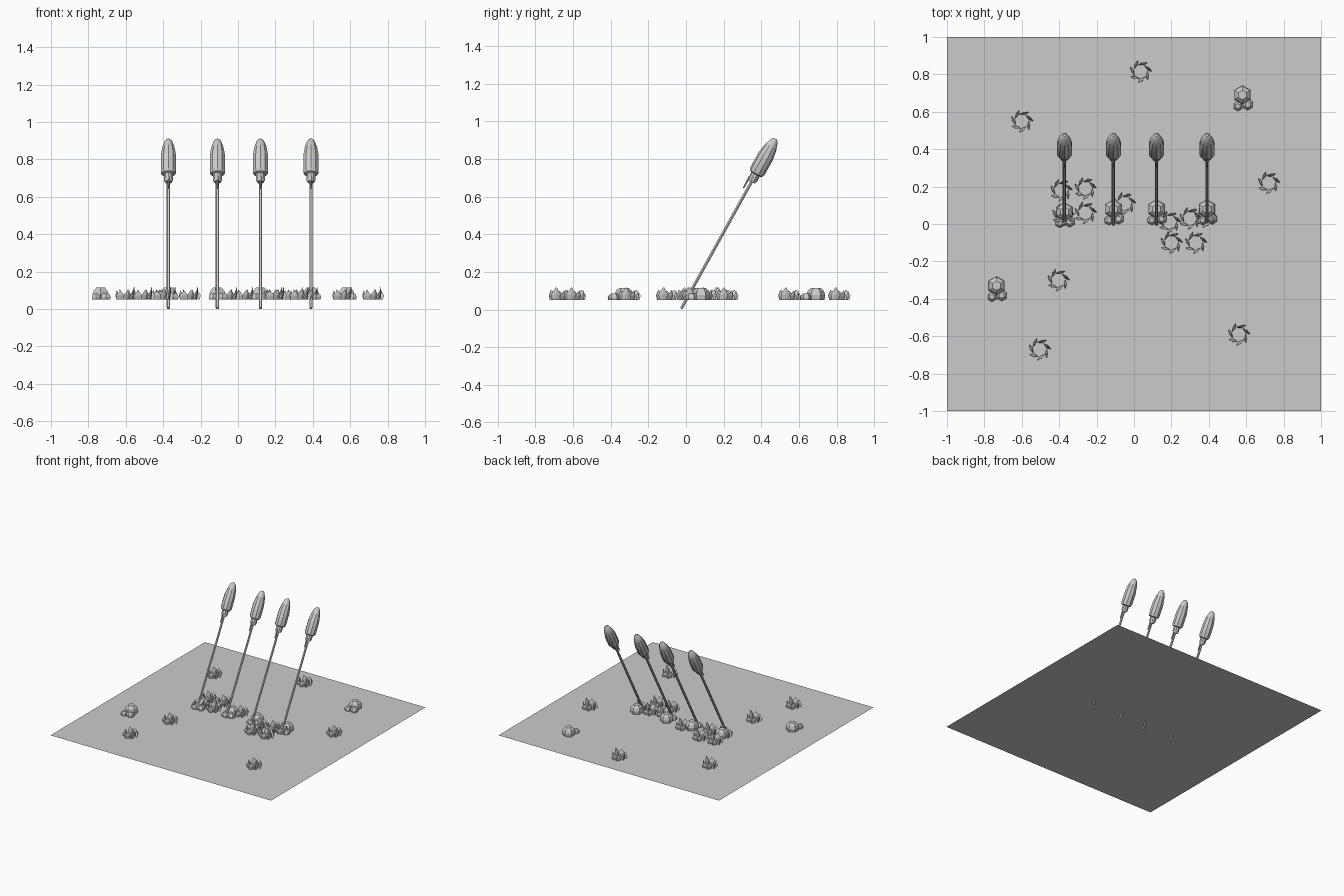
import bpy, bmesh, math, random
from mathutils import Matrix, Vector

random.seed(4)
cube = bpy.data.objects.get("Cube")
if cube:
    bpy.data.objects.remove(cube, do_unlink=True)

GROUND_Z = 0.05
TILT = math.radians(-29)

grey = bpy.data.materials.new("plain grey")
grey.use_nodes = True
grey.diffuse_color = (0.6, 0.6, 0.6, 1)
grey.node_tree.nodes["Principled BSDF"].inputs["Base Color"].default_value = (0.6, 0.6, 0.6, 1)


def finish(bm, name):
    bmesh.ops.recalc_face_normals(bm, faces=bm.faces)
    mesh = bpy.data.meshes.new(name)
    bm.to_mesh(mesh)
    bm.free()
    mesh.materials.append(grey)
    return mesh


def place(mesh, name, location, tilt=0.0, turn=0.0):
    ob = bpy.data.objects.new(name, mesh)
    ob.location = location
    ob.rotation_euler = (tilt, 0, turn)
    bpy.context.collection.objects.link(ob)
    return ob


def loft(bm, rings):
    """Join rings of points with faces and cap both ends."""
    loops = [[bm.verts.new(p) for p in ring] for ring in rings]
    n = len(loops[0])
    for a, b in zip(loops, loops[1:]):
        for i in range(n):
            j = (i + 1) % n
            bm.faces.new((a[i], a[j], b[j], b[i]))
    bm.faces.new(loops[0][::-1])
    bm.faces.new(loops[-1])


def lathe(bm, profile, sides, centre=(0, 0), phase=0.0):
    """Turn a profile of (radius, height) pairs around z."""
    rings = []
    for r, z in profile:
        angles = [phase + math.tau * i / sides for i in range(sides)]
        rings.append([(centre[0] + r * math.cos(a), centre[1] + r * math.sin(a), z) for a in angles])
    loft(bm, rings)


# Ground sheet
bm = bmesh.new()
bmesh.ops.create_grid(bm, x_segments=1, y_segments=1, size=1)
place(finish(bm, "ground"), "ground", (0, 0, GROUND_Z))

# Rocket parts, all upright before the tilt
bm = bmesh.new()
lathe(bm, [(0.009, 0), (0.009, 0.8)], 6)
stick = finish(bm, "stick")

bm = bmesh.new()
lathe(bm, [(0.018, 0.77), (0.025, 0.785), (0.025, 0.815), (0.037, 0.82),
           (0.043, 0.835), (0.043, 0.925), (0.034, 0.98), (0.02, 1.02),
           (0.008, 1.032)], 10, phase=math.pi / 10)
body = finish(bm, "rocket_body")

bm = bmesh.new()
lathe(bm, [(0.004, 0.72), (0.006, 0.79)], 5, centre=(0, -0.022))
fuse = finish(bm, "fuse")

ROCKET_X = (-0.372, -0.11, 0.12, 0.39)
for i, x in enumerate(ROCKET_X):
    for mesh, name in ((stick, "stick"), (body, "rocket_body"), (fuse, "fuse")):
        ob = place(mesh, f"{name}_{i + 1}", (x, -0.025, 0.005), TILT)
        if i == 0 and mesh == body:
            bpy.ops.object.select_all(action="DESELECT")
            ob.select_set(True)
            bpy.context.view_layer.objects.active = ob
            bpy.ops.object.shade_smooth_by_angle(angle=math.radians(30))

# Stone group: one large faceted stone and two small ones in front
bm = bmesh.new()
for (cx, cy), r, h in (((0, 0), 0.05, 0.065), ((-0.024, -0.06), 0.026, 0.032),
                       ((0.028, -0.052), 0.03, 0.036)):
    lathe(bm, [(r * 0.9, 0), (r, h * 0.4), (r * 0.85, h * 0.75), (r * 0.5, h)],
          6, centre=(cx, cy), phase=math.pi / 6)
stones = finish(bm, "stones")

STONE_SPOTS = [(0.58, 0.69), (-0.735, -0.33), (-0.372, 0.065)]
STONE_SPOTS += [(x, 0.08) for x in ROCKET_X[1:]]
for i, (x, y) in enumerate(STONE_SPOTS):
    place(stones, f"stones_{i + 1}", (x, y, GROUND_Z))

# Grass tuft: a pinwheel ring of thin pointed blades
bm = bmesh.new()
BLADES = 7
for k in range(BLADES):
    a = math.tau * k / BLADES + 0.3
    height = random.uniform(0.045, 0.07)
    out = Vector((math.cos(a), math.sin(a), 0))
    along = Matrix.Rotation(math.radians(125), 3, "Z") @ out
    across = Vector((-along.y, along.x, 0))
    rings = []
    for part, w, t in ((0, 0.018, 0.005), (0.45, 0.025, 0.007), (1, 0.002, 0.001)):
        c = out * (0.042 + 0.012 * part) + along * 0.012 * part + Vector((0, 0, height * part))
        rings.append([c + along * w, c + across * t, c - along * w, c - across * t])
    loft(bm, rings)
tuft = finish(bm, "grass_tuft")

TUFT_SPOTS = [(0.035, 0.815), (-0.60, 0.55), (0.72, 0.22), (0.56, -0.59), (-0.505, -0.67),
              (-0.405, -0.30), (-0.39, 0.18), (-0.26, 0.19), (-0.26, 0.06), (-0.38, 0.05),
              (-0.05, 0.11), (0.19, 0.01), (0.2, -0.1), (0.33, -0.1), (0.3, 0.03), (0.38, 0.04)]
for i, (x, y) in enumerate(TUFT_SPOTS):
    place(tuft, f"grass_tuft_{i + 1}", (x, y, GROUND_Z))
